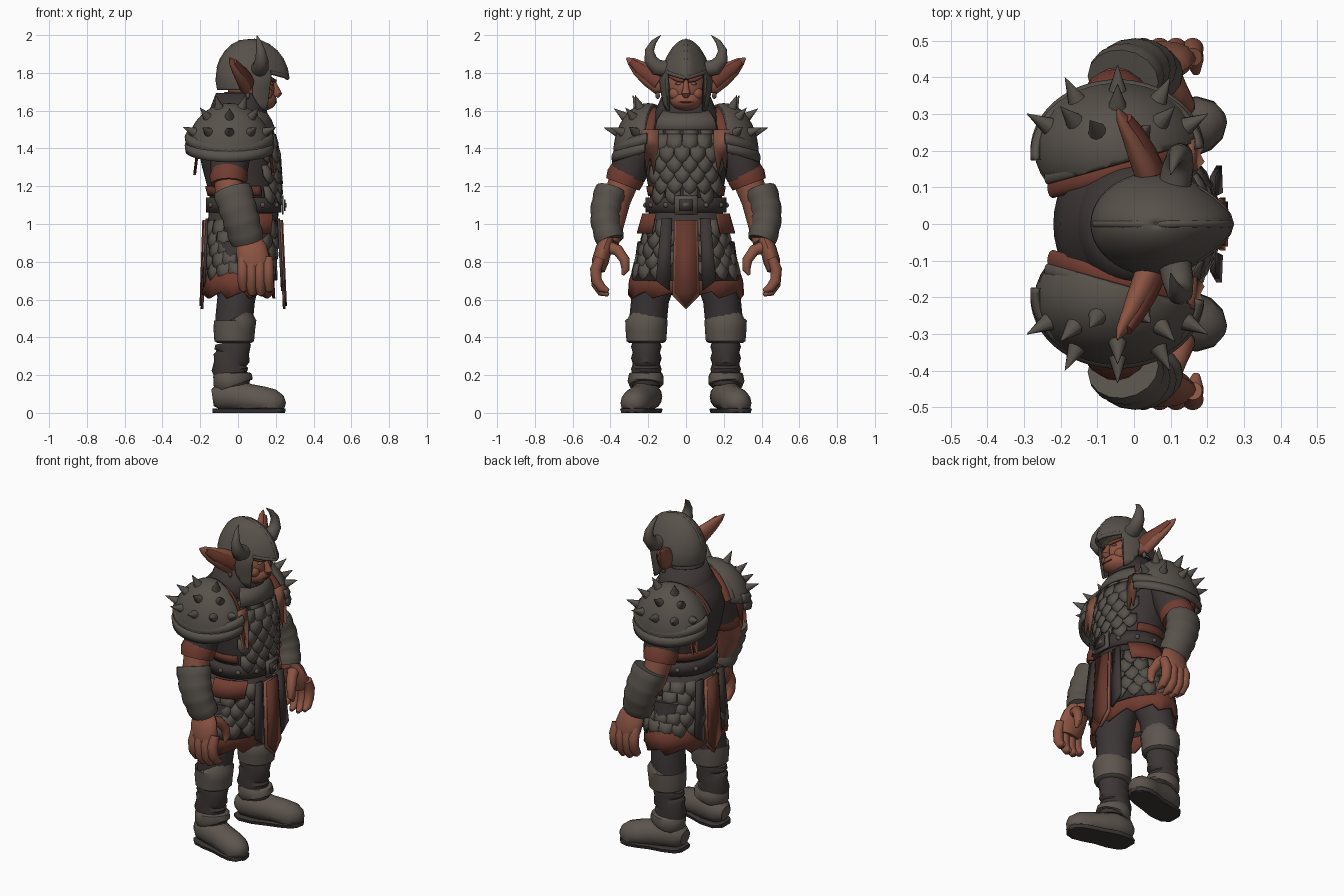
import bpy, bmesh, math
from mathutils import Vector, Matrix

default_cube = bpy.data.objects.get("Cube")
if default_cube:
    bpy.data.objects.remove(default_cube, do_unlink=True)

def material(name, *rgb):
    mat = bpy.data.materials.new(name)
    mat.use_nodes = True
    mat.diffuse_color = (*rgb, 1)
    shader = next(n for n in mat.node_tree.nodes if n.type == 'BSDF_PRINCIPLED')
    shader.inputs["Base Color"].default_value = (*rgb, 1)
    return mat

METAL = material("dull iron", .097, .083, .07)
LEATHER = material("dark leather", .046, .036, .035)
TROUSER = material("charcoal cloth", .046, .037, .038)
SKIN = material("ruddy skin", .255, .088, .056)
RED = material("red leather", .165, .045, .03)
PANEL = material("rust cloth", .13, .039, .025)
TRIM = material("worn tan trim", .22, .085, .055)
BOOT = material("boot leather", .11, .091, .077)
EYE = material("dim eye", .25, .17, .16)

def finish(name, bm, mat, mirror=False, thick=0):
    """Turn a bmesh into an object, optionally mirrored left to right."""
    bmesh.ops.recalc_face_normals(bm, faces=bm.faces)
    mesh = bpy.data.meshes.new(name)
    bm.to_mesh(mesh)
    bm.free()
    mesh.polygons.foreach_set("use_smooth", [True] * len(mesh.polygons))
    mesh.set_sharp_from_angle(angle=math.radians(40))
    mesh.materials.append(mat)
    obj = bpy.data.objects.new(name, mesh)
    bpy.context.scene.collection.objects.link(obj)
    if thick:
        solidify = obj.modifiers.new("thickness", 'SOLIDIFY')
        solidify.thickness, solidify.offset = thick, 0
    if mirror:
        modifier = obj.modifiers.new("mirror", 'MIRROR')
        modifier.use_axis[0], modifier.use_axis[1] = False, True
        modifier.use_mirror_merge = False

def bridge(bm, rows, closed=True, caps=False):
    for low, high in zip(rows, rows[1:]):
        for i in range(len(low) if closed else len(low) - 1):
            j = (i + 1) % len(low)
            bm.faces.new((low[i], low[j], high[j], high[i]))
    if caps:
        bm.faces.new(rows[0])
        bm.faces.new(rows[-1])

def loft(name, rings, mat, arc=None, cy=0, grow=0, wave=0, tilt=0, mirror=False, thick=0):
    """Stack ellipses (z, centre x, radius x, radius y); arc leaves it open."""
    bm = bmesh.new()
    start, end = arc or (0, 360)
    rows = []
    for k, (z, cx, rx, ry) in enumerate(rings):
        rows.append([])
        for i in range(41 if arc else 40):
            a = math.radians(start + (end - start) * i / 40)
            y = (ry + grow) * math.sin(a)
            drop = wave * (i % 4 - 2) if k == 0 else 0
            rows[k].append(bm.verts.new((cx + (rx + grow) * math.cos(a), cy + y, z + drop - tilt * y)))
    bridge(bm, rows, not arc, not arc and not thick)
    finish(name, bm, mat, mirror, thick)

def tube(name, points, mat, flat=(1, 1), mirror=True, floor=-1, ceiling=3):
    """Sweep an ellipse along (x, y, z, radius) points."""
    bm = bmesh.new()
    path = [Vector(p[:3]) for p in points]
    ref = Vector((0, 1, 0)) if abs((path[-1] - path[0]).normalized().x) > .8 else Vector((1, 0, 0))
    rows = []
    for i, p in enumerate(path):
        t = (path[min(i + 1, len(path) - 1)] - path[max(i - 1, 0)]).normalized()
        u = (ref - t * ref.dot(t)).normalized()
        v = t.cross(u)
        rows.append([])
        for k in range(16):
            a = math.tau * k / 16
            co = p + points[i][3] * (u * math.cos(a) * flat[0] + v * math.sin(a) * flat[1])
            co.z = min(max(co.z, floor), ceiling)
            rows[i].append(bm.verts.new(co))
    bridge(bm, rows, caps=True)
    finish(name, bm, mat, mirror)

def ball(name, centre, radii, mat, mirror=False):
    bm = bmesh.new()
    place = Matrix.Translation(centre) @ Matrix.Diagonal((*radii, 1))
    bmesh.ops.create_uvsphere(bm, u_segments=20, v_segments=12, radius=1, matrix=place)
    finish(name, bm, mat, mirror)

def panel(name, outline, x_top, x_bottom, mat, mirror=False, thick=.015):
    """Hang a flat plate with a (y, z) outline, leaning from x_top to x_bottom."""
    bm = bmesh.new()
    high, low = max(z for y, z in outline), min(z for y, z in outline)
    lean = lambda z: x_bottom + (x_top - x_bottom) * (z - low) / (high - low)
    bm.faces.new([bm.verts.new((lean(z), y, z)) for y, z in outline])
    finish(name, bm, mat, mirror, thick)

def sample(rings, z):
    a, b = next(pair for pair in zip(rings, rings[1:]) if z <= pair[1][0])
    return [p + (q - p) * (z - a[0]) / (b[0] - a[0]) for p, q in zip(a, b)]

def scales(name, rings, heights, sectors, width):
    """Cover a lofted body with overlapping pointed scales."""
    bm = bmesh.new()
    shape = [(-.5, 0), (.5, 0), (.52, -.6), (.3, -.9), (0, -1.1), (-.3, -.9), (-.52, -.6)]
    for row, z in enumerate(heights):
        _, cx, rx, ry = sample(rings, z)
        for start, end in sectors:
            count = round(math.radians(end - start) * (rx + ry) / 2 / width)
            for i in range(count):
                a = math.radians(start + (end - start) * (i + .25 + row % 2 / 2) / count)
                normal = Vector((math.cos(a) / rx, math.sin(a) / ry, 0)).normalized()
                side = Vector((-normal.y, normal.x, 0))
                base = Vector((cx + rx * math.cos(a), ry * math.sin(a), z))
                put = lambda u, v, out: bm.verts.new(
                    base + side * u * width + Vector((0, 0, v * width * 1.15)) + normal * out)
                rim = [put(u, v, .004 - v * .02) for u, v in shape]
                hub = put(0, -.5, .021)
                for k in range(len(rim)):
                    bm.faces.new((rim[k - 1], rim[k], hub))
    finish(name, bm, METAL, thick=.008)

# Torso, skirt and their scale armour
TORSO = [(1.0, .03, .18, .19), (1.15, .03, .18, .19), (1.3, .01, .2, .22),
         (1.45, -.01, .21, .23), (1.55, -.02, .18, .2), (1.63, -.01, .12, .13), (1.7, .02, .09, .09)]
SKIRT = [(.7, .01, .19, .29), (.85, .01, .18, .25), (1.06, .03, .18, .19)]
loft("torso", TORSO, LEATHER)
loft("skirt", SKIRT, LEATHER, thick=.01)
loft("skirt_hem", [(.63, 0, .19, .3), (.7, 0, .185, .295), (.8, .01, .175, .26)], RED, wave=.012, thick=.015)
scales("chest_scales", TORSO, [1.2 + .055 * i for i in range(7)], [(-50, 50)], .078)
scales("skirt_scales", SKIRT, [.8 + .055 * i for i in range(5)], [(18, 162), (198, 342)], .078)
loft("breast_plate", [sample(TORSO, z) for z in (1.5, 1.55, 1.6)], METAL, arc=(-45, 45), grow=.012, thick=.012)
for angle in (45, 262):
    loft("hip_patch", [sample(SKIRT, z) for z in (.95, 1.0, 1.055)], RED, arc=(angle, angle + 53), grow=.035, thick=.01)
loft("waist_sash", [sample(TORSO, z) for z in (1.15, 1.17, 1.2)], PANEL, arc=(60, 300), grow=.006, thick=.01)
loft("collar", [(1.54, -.01, .175, .2), (1.61, 0, .14, .15), (1.69, .005, .115, .115)], LEATHER, thick=.015)

# Belt, buckle and studs
loft("belt", [(1.06, .03, .19, .205), (1.14, .03, .19, .205)], LEATHER, thick=.02)
for name, w, h, x, mat in (("plate", .06, .05, .237, METAL), ("recess", .036, .03, .248, LEATHER), ("tongue", .016, .012, .252, METAL)):
    panel("buckle_" + name, [(-w, 1.1 - h), (w, 1.1 - h), (w, 1.1 + h), (-w, 1.1 + h)], x, x, mat, thick=.009)
for degrees in range(30, 180, 30):
    a = math.radians(degrees)
    ball("belt_stud", (.03 + .2 * math.cos(a), .213 * math.sin(a), 1.1), (.014, .014, .014), METAL, True)

# Hanging cloths, front and back
for side, top, bottom in (("front", .225, .245), ("back", -.175, -.19)):
    out = math.copysign(.01, top)
    outline = lambda w, z: [(-w, 1.02), (w, 1.02), (w + .01, z + .07), (0, z), (-w - .01, z + .07)]
    panel(side + "_cloth_border", outline(.062, .55), top, bottom, TRIM)
    panel(side + "_cloth", outline(.052, .565), top + out, bottom + out, PANEL, thick=.008)
    panel(side + "_side_strips", [(.075, 1.03), (.13, 1.03), (.16, .7), (.085, .645)], top - out, bottom - out, LEATHER, True)

# Head and face
ball("head", (.07, 0, 1.72), (.125, .107, .12), SKIN)
ball("jaw", (.12, 0, 1.655), (.085, .085, .058), SKIN)
tube("nose", [(.185, 0, 1.755, .012), (.2, 0, 1.72, .016), (.21, 0, 1.69, .024), (.2, 0, 1.675, .016)], SKIN, mirror=False)
ball("cheeks", (.15, .055, 1.69), (.032, .035, .035), SKIN, True)
ball("mouth", (.198, 0, 1.645), (.009, .04, .004), PANEL)
ball("eyes", (.18, .04, 1.743), (.012, .018, .007), EYE, True)
tube("brows", [(.197, .012, 1.757, .009), (.182, .05, 1.765, .01), (.15, .085, 1.78, .006)], RED)
ear = [(.05, .09, 1.75, .045), (.04, .14, 1.75, .066), (.02, .19, 1.785, .06),
       (-.01, .25, 1.825, .043), (-.035, .29, 1.86, .024), (-.045, .315, 1.878, .004)]
tube("ears", ear, SKIN, (.6, 1))
tube("ear_hollows", [(x + .02, y, z, r * .65) for x, y, z, r in ear[1:5]], RED, (.6, 1))
ball("earrings", (.05, .15, 1.68), (.012, .012, .018), METAL, True)

# Helmet: a beaked dome whose lower edge dips into cheek and neck guards
def helmet_edge(degrees):
    if degrees < 52:
        return 1.765 + degrees * .0006
    if degrees < 86:
        return 1.6 + (degrees - 52) ** 2 * .00008
    return 1.79 if degrees < 106 else 1.71

def helmet_point(a, z):
    up = (z - 1.76) / .212
    r = math.sqrt(max(0, 1 - up * up)) if up > 0 else 1 + up * .2
    beak = .03 * max(0, math.cos(a)) ** 8
    narrow = .135 * (1 - .22 * max(0, up))
    return Vector((.06 + r * (.172 + beak) * math.cos(a), r * narrow * math.sin(a), z))

bm = bmesh.new()
levels = [1.76 + .212 * math.cos(math.radians(d)) for d in range(1, 92, 9)] + [1.72, 1.68, 1.64, 1.6]
bridge(bm, [[bm.verts.new(helmet_point(math.radians(d), max(level, helmet_edge(abs(d)))))
             for d in range(-180, 180, 4)] for level in levels])
bmesh.ops.remove_doubles(bm, verts=bm.verts, dist=.0005)
finish("helmet", bm, METAL, thick=.014)
ridge = [helmet_point(angle, 1.77 + .2 * math.sin(math.radians(d)))
         for angle, span in ((0, range(0, 91, 15)), (math.pi, range(75, 0, -15))) for d in span]
tube("helmet_ridge", [(*p, .011) for p in ridge], METAL, mirror=False)
brow = [helmet_point(math.radians(d), helmet_edge(d) + .008) for d in range(0, 52, 10)]
tube("helmet_brow_rim", [(*p, .011) for p in brow], METAL)
tube("horns", [(.11, .1, 1.82, .045), (.12, .155, 1.83, .043), (.125, .188, 1.87, .035),
               (.12, .193, 1.92, .024), (.11, .17, 1.965, .014), (.1, .135, 1.998, .002)], METAL)

# Spiked shoulder pads, sloping down towards the arms
CENTRE, SIZE, SLOPE = Vector((-.045, .2, 1.37)), Vector((.222, .175, .26)), .3
bm = bmesh.new()
place = Matrix.Translation(CENTRE) @ Matrix.Diagonal((*SIZE, 1))
bmesh.ops.create_uvsphere(bm, u_segments=36, v_segments=24, radius=1, matrix=place)
for offset, normal in (((0, 0, .05), (0, SLOPE, 1)), ((0, -.035, 0), (-.28, 1, 0))):
    bmesh.ops.bisect_plane(bm, geom=bm.verts[:] + bm.edges[:] + bm.faces[:], plane_co=CENTRE + Vector(offset),
                           plane_no=normal, clear_inner=True)
finish("shoulder_pads", bm, METAL, True, .02)
for layer, z in enumerate((1.385, 1.43)):
    loft("shoulder_rims", [(z, -.045, .225, .185), (z + .03, -.045, .23, .187), (z + .055, -.045, .218, .175)],
         METAL, arc=(5, 185), cy=.2 - layer * .01, tilt=SLOPE, mirror=True, thick=.015)
bm = bmesh.new()
for elevation, angles in ((26, range(-66, 70, 33)), (48, range(-50, 60, 50)), (68, (-40, 50))):
    for angle in angles:
        e, a = math.radians(elevation), math.radians(angle)
        ray = Vector((math.sin(a) * math.cos(e), math.cos(a) * math.cos(e), math.sin(e)))
        normal = Vector(r / s for r, s in zip(ray, SIZE)).normalized()
        place = Matrix.Translation(CENTRE + Vector(r * s for r, s in zip(ray, SIZE)) + normal * .035)
        bmesh.ops.create_cone(bm, cap_ends=True, segments=10, radius1=.031, radius2=.001, depth=.09,
                              matrix=place @ normal.to_track_quat('Z', 'Y').to_matrix().to_4x4())
finish("shoulder_spikes", bm, METAL, True)
for name, mat, shift, size, radius in (("shoulder_straps", RED, 0, .2, .022), ("shoulder_edges", METAL, .03, .215, .013)):
    arch = [(size * math.cos(a), math.sin(a)) for a in (math.radians(d) for d in range(24, 157, 12))]
    tube(name, [(x - .04, .15 + shift + .28 * x, 1.37 + (size + .035) * up, radius) for x, up in arch], mat, (1.3, .7))
tatters = [(.145, 1.5), (.23, 1.5), (.25, 1.36), (.225, 1.4), (.21, 1.27), (.19, 1.35), (.17, 1.26), (.145, 1.42)]
panel("front_tatters", tatters, .155, .185, TRIM, True)
panel("back_tatters", [(y + .05, z) for y, z in tatters], -.2, -.23, RED, True)

# Arms, bracers and hands
tube("arms", [(-.04, .28, 1.4, .09), (-.05, .32, 1.25, .08), (-.04, .37, 1.12, .075), (.05, .41, .9, .055)], SKIN)
tube("sleeves", [(-.04, .24, 1.46, .1), (-.04, .28, 1.36, .105), (-.05, .31, 1.25, .095)], LEATHER)
tube("sleeve_cuffs", [(-.045, .307, 1.28, .095), (-.05, .32, 1.25, .102), (-.05, .335, 1.21, .094)], RED)
tube("bracers", [(-.03 + .08 * f, .395 + .03 * math.sin(f * 3), 1.18 - .27 * f, .091 - .012 * f + .005 * (i % 3 > 0))
                 for i, f in enumerate(k / 12 for k in range(13))], METAL, (1.1, .92))
tube("palms", [(.05, .41, .93, .055), (.07, .435, .87, .072), (.085, .455, .8, .075), (.09, .46, .75, .05)], SKIN, (1.15, .6))
for i in range(4):
    x, drop = .025 + .045 * i, .02 if i in (1, 2) else 0
    tube("fingers", [(x, .455, .82, .026), (x, .478, .76, .03), (x, .473, .7 - drop, .028),
                     (x + .005, .445, .66 - drop, .025), (x + .01, .41, .645 - drop, .01)], SKIN)
tube("thumbs", [(.09, .42, .88, .035), (.12, .36, .86, .03), (.14, .325, .81, .027), (.145, .32, .76, .022), (.145, .335, .73, .008)], SKIN)

# Legs and boots
tube("trousers", [(.01, .13, .88, .13), (0, .17, .7, .115), (-.01, .19, .6, .1), (-.02, .2, .5, .1), (-.03, .2, .4, .09)], TROUSER)
tube("knee_cuffs", [(-.02, .21, .5, .098), (-.015, .21, .49, .112), (-.02, .21, .44, .11), (-.02, .21, .38, .105), (-.02, .21, .37, .09)], BOOT)
shaft = [(-.035 + .008 * math.sin(i), .21, .38 - .03 * i, .08 + .01 * (i % 2)) for i in range(9)]
tube("boot_shafts", shaft, LEATHER, (1.08, .9))
tube("ankle_straps", [(-.03, .21, .215, .085), (-.03, .21, .2, .097), (-.025, .215, .16, .1), (-.02, .215, .145, .09)], BOOT, (1.05, .95))
foot = [(-.135, .2, .08, .045), (-.1, .2, .085, .075), (-.02, .215, .09, .086), (.06, .235, .075, .078),
        (.13, .257, .06, .08), (.19, .275, .05, .074), (.23, .284, .045, .05), (.246, .288, .04, .02)]
tube("boots", foot, BOOT, floor=.02)
tube("boot_soles", [(x, y, .02, r + .002) for x, y, z, r in foot], LEATHER, floor=0, ceiling=.024)
